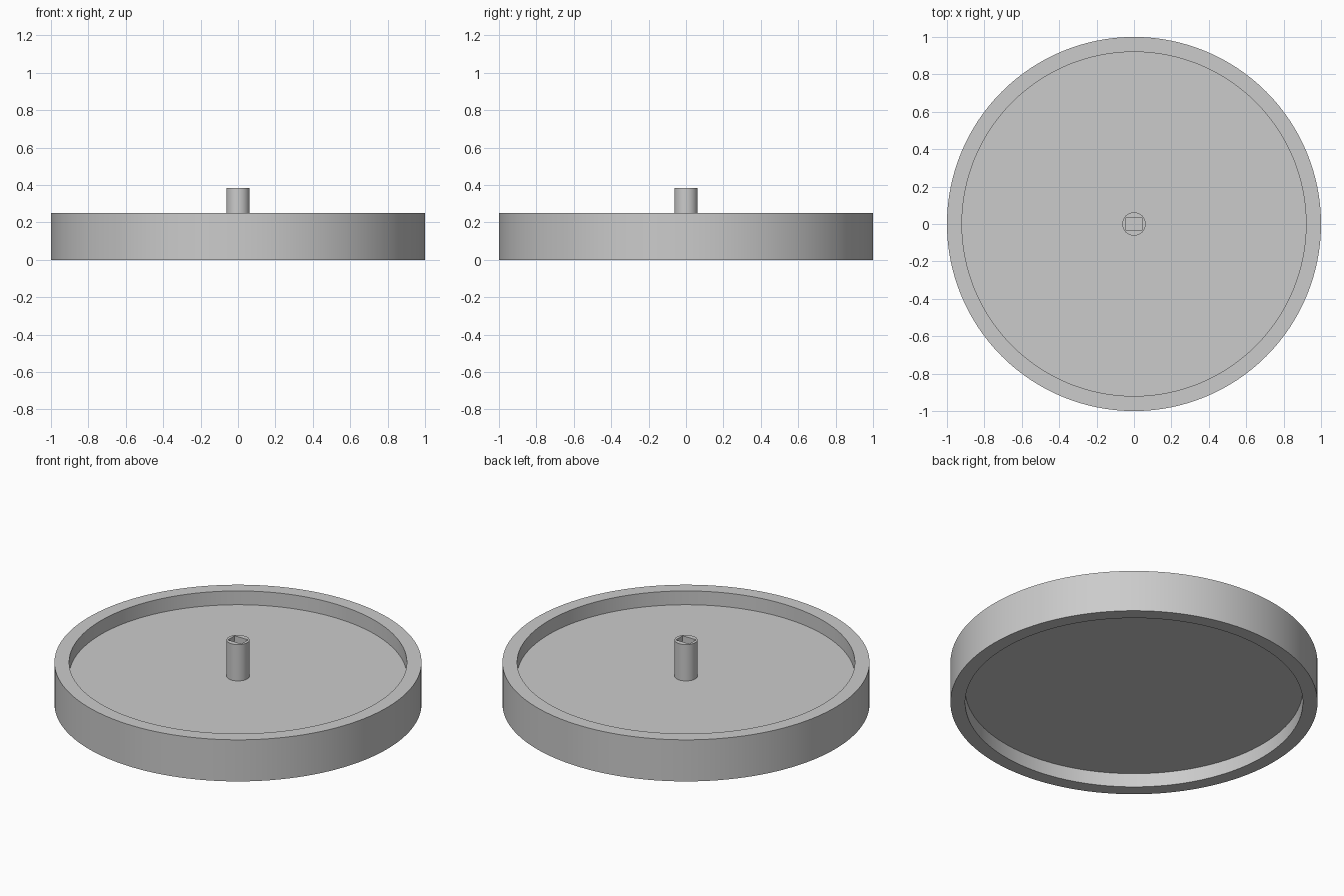
import bpy
import bmesh
from math import radians, pi
from mathutils import Matrix

cube = bpy.data.objects.get("Cube")
if cube:
    bpy.data.objects.remove(cube, do_unlink=True)

# Single grey material
grey = bpy.data.materials.new("plain grey")
grey.use_nodes = True
colour = (0.6, 0.6, 0.6, 1)
grey.diffuse_color = colour
grey.node_tree.nodes["Principled BSDF"].inputs["Base Color"].default_value = colour

RADIUS, INNER = 1.0, 0.92
HEIGHT, FLOOR_LOW, FLOOR_HIGH = 0.25, 0.083, 0.167
POST_RADIUS, POST_TOP = 0.0625, 0.385
SLOT_X, SLOT_Y = 0.09, 0.064


def make_object(name, bm):
    bmesh.ops.recalc_face_normals(bm, faces=bm.faces)
    mesh = bpy.data.meshes.new(name)
    bm.to_mesh(mesh)
    bm.free()
    mesh.materials.append(grey)
    obj = bpy.data.objects.new(name, mesh)
    bpy.context.collection.objects.link(obj)
    return obj


def activate(obj):
    bpy.ops.object.select_all(action="DESELECT")
    obj.select_set(True)
    bpy.context.view_layer.objects.active = obj


def lathe(name, profile, steps):
    bm = bmesh.new()
    verts = [bm.verts.new((r, 0, z)) for r, z in profile]
    edges = [bm.edges.new(pair) for pair in zip(verts, verts[1:])]
    bmesh.ops.spin(bm, geom=verts + edges, cent=(0, 0, 0), axis=(0, 0, 1),
                   angle=2 * pi, steps=steps)
    bmesh.ops.remove_doubles(bm, verts=bm.verts, dist=0.0001)
    return make_object(name, bm)


# Wheel disc with a raised rim on both faces
disc = lathe("rimmed_disc", [
    (0, FLOOR_LOW), (INNER, FLOOR_LOW), (INNER, 0), (RADIUS, 0),
    (RADIUS, HEIGHT), (INNER, HEIGHT), (INNER, FLOOR_HIGH), (0, FLOOR_HIGH)], 128)

# Central post standing on the disc floor
post = lathe("centre_post", [
    (0, FLOOR_HIGH), (POST_RADIUS, FLOOR_HIGH),
    (POST_RADIUS, POST_TOP), (0, POST_TOP)], 48)

# Rectangular socket cut down the post
bm = bmesh.new()
depth = POST_TOP - FLOOR_HIGH
bmesh.ops.create_cube(bm, size=1, matrix=Matrix.Translation((0, 0, POST_TOP + 0.005))
                      @ Matrix.Diagonal((SLOT_X, SLOT_Y, 2 * depth, 1)))
cutter = make_object("socket_cutter", bm)
cutter.hide_render = True
cut = post.modifiers.new("socket", "BOOLEAN")
cut.operation = "DIFFERENCE"
cut.solver = "EXACT"
cut.object = cutter
activate(post)
bpy.ops.object.modifier_apply(modifier=cut.name)
bpy.data.objects.remove(cutter, do_unlink=True)

# Smooth round walls, crisp rims
for obj in (disc, post):
    activate(obj)
    bpy.ops.object.shade_smooth_by_angle(angle=radians(30))
